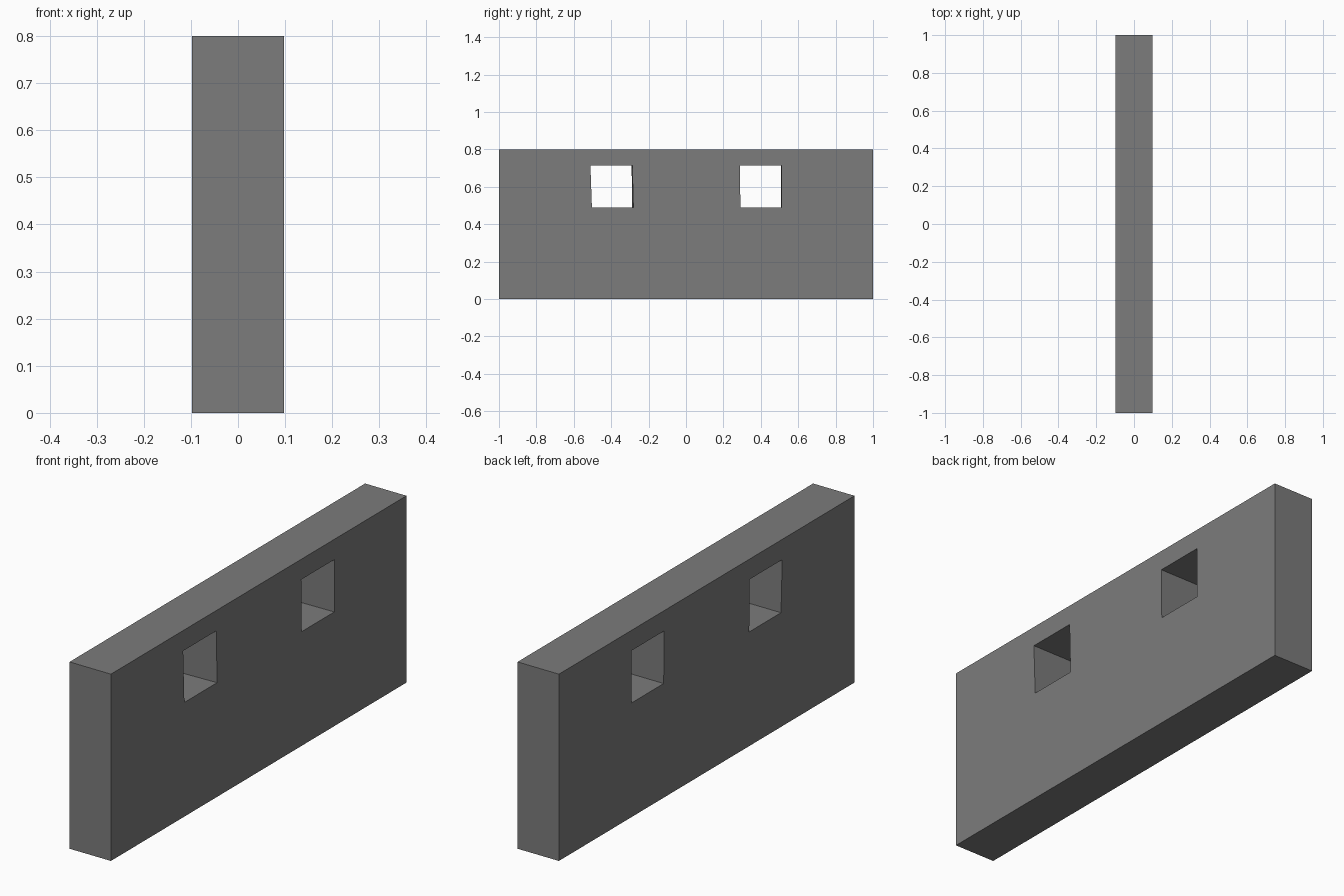
import bpy, bmesh

if "Cube" in bpy.data.objects:
    bpy.data.objects.remove(bpy.data.objects["Cube"])

HALF = 0.098  # half the wall thickness

grey = bpy.data.materials.new("stone grey")
grey.diffuse_color = (0.2, 0.2, 0.2, 1)
grey.use_nodes = True
grey.node_tree.nodes["Principled BSDF"].inputs["Base Color"].default_value = grey.diffuse_color


def prism(name, x, back, front):
    """Solid between two four-cornered (y, z) outlines at -x and +x."""
    bm = bmesh.new()
    b = [bm.verts.new((-x, y, z)) for y, z in back]
    f = [bm.verts.new((x, y, z)) for y, z in front]
    bm.faces.new(b)
    bm.faces.new(f)
    for i in range(4):
        j = (i + 1) % 4
        bm.faces.new((b[i], b[j], f[j], f[i]))
    bmesh.ops.recalc_face_normals(bm, faces=bm.faces)
    me = bpy.data.meshes.new(name)
    bm.to_mesh(me)
    bm.free()
    me.materials.append(grey)
    ob = bpy.data.objects.new(name, me)
    bpy.context.collection.objects.link(ob)
    return ob


# Wall slab
outline = [(-1, 0), (1, 0), (1, 0.8), (-1, 0.8)]
wall = prism("wall", HALF, outline, outline)

# Two slightly uneven square openings right through the wall
LOW, HIGH = 0.489, 0.713
openings = {
    "left_opening": ([(-0.503, LOW), (-0.288, LOW), (-0.291, HIGH), (-0.511, HIGH)],
                     [(-0.503, LOW), (-0.281, LOW), (-0.287, HIGH), (-0.511, HIGH)]),
    "right_opening": ([(0.291, LOW), (0.508, LOW), (0.508, HIGH), (0.288, HIGH)],
                      [(0.291, LOW), (0.512, LOW), (0.512, HIGH), (0.288, HIGH)]),
}
cutters = []
for name, (back, front) in openings.items():
    cutter = prism(name + "_cutter", HALF + 0.01, back, front)
    cutter.hide_render = True
    cutters.append(cutter)
    mod = wall.modifiers.new(name, 'BOOLEAN')
    mod.operation = 'DIFFERENCE'
    mod.solver = 'EXACT'
    mod.object = cutter

# Apply the cuts and drop the cutters
bpy.context.view_layer.objects.active = wall
wall.select_set(True)
for mod in list(wall.modifiers):
    bpy.ops.object.modifier_apply(modifier=mod.name)
for cutter in cutters:
    bpy.data.objects.remove(cutter)
